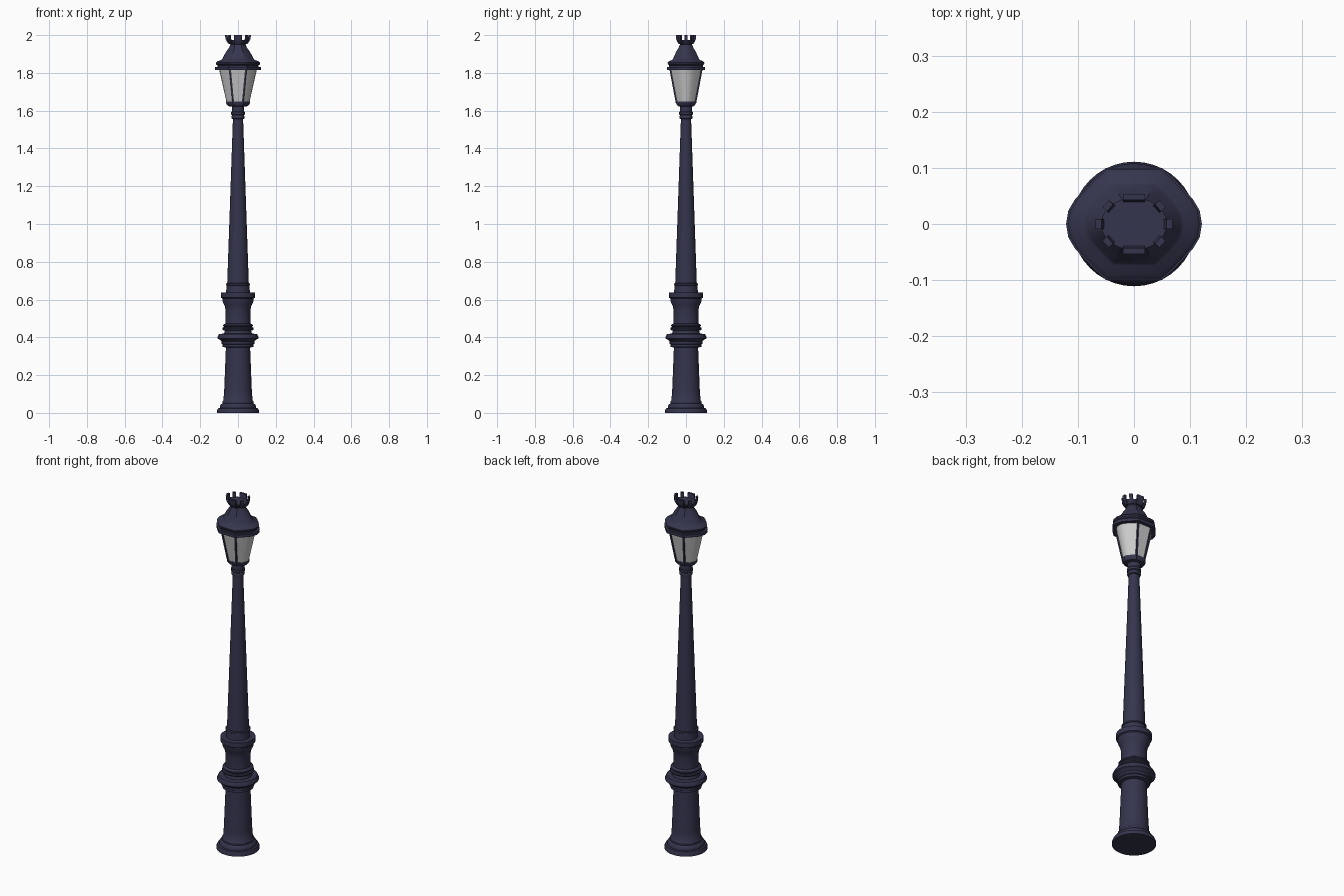
import bpy, bmesh, math
from mathutils import Vector

if "Cube" in bpy.data.objects:
    bpy.data.objects.remove(bpy.data.objects["Cube"])

paint = bpy.data.materials.new("dark_paint")
paint.diffuse_color = (0.035, 0.035, 0.075, 1)
paint.use_nodes = True
paint.node_tree.nodes["Principled BSDF"].inputs["Base Color"].default_value = paint.diffuse_color

# Cross-sections: a circle for the post, a flat-fronted rounded shape for the lantern
circle = [(math.cos(2 * math.pi * i / 40), math.sin(2 * math.pi * i / 40)) for i in range(40)]
quarter = [(0.121, 0), (0.117, 0.024), (0.105, 0.044), (0.088, 0.063), (0.07, 0.082), (0.05, 0.1)]
half = quarter + [(-x, y) for x, y in reversed(quarter)]
lantern = half + [(x, -y) for x, y in reversed(half[1:-1])]


def finish(name, bm, mat, angle=35):
    bmesh.ops.recalc_face_normals(bm, faces=bm.faces)
    me = bpy.data.meshes.new(name)
    bm.to_mesh(me)
    bm.free()
    ob = bpy.data.objects.new(name, me)
    bpy.context.collection.objects.link(ob)
    if mat:
        me.materials.append(mat)
    bpy.ops.object.select_all(action='DESELECT')
    ob.select_set(True)
    bpy.context.view_layer.objects.active = ob
    bpy.ops.object.shade_smooth_by_angle(angle=math.radians(angle))
    return ob


def loft(name, section, profile, mat):
    """Stack scaled copies of a section along z; profile holds (scale, z)."""
    bm = bmesh.new()
    rings = [[bm.verts.new((x * s, y * s, z)) for x, y in section] for s, z in profile]
    n = len(section)
    for a, b in zip(rings, rings[1:]):
        for i in range(n):
            bm.faces.new((a[i], a[(i + 1) % n], b[(i + 1) % n], b[i]))
    bm.faces.new(rings[0])
    bm.faces.new(rings[-1])
    return finish(name, bm, mat)


def strip(name, path, side, out, width, depth, mat):
    """Rectangular bar swept along a path."""
    bm = bmesh.new()
    corners = [(-1, -1), (1, -1), (1, 1), (-1, 1)]
    rings = [[bm.verts.new(p + side * (u * width / 2) + out * (v * depth / 2))
              for u, v in corners] for p in path]
    for a, b in zip(rings, rings[1:]):
        for i in range(4):
            bm.faces.new((a[i], a[(i + 1) % 4], b[(i + 1) % 4], b[i]))
    bm.faces.new(rings[0])
    bm.faces.new(rings[-1])
    return finish(name, bm, mat)


# Pedestal
loft("base_pedestal", circle, [
    (0.111, 0), (0.111, 0.012), (0.106, 0.024), (0.096, 0.026), (0.096, 0.036), (0.09, 0.046),
    (0.083, 0.05), (0.083, 0.06), (0.077, 0.068), (0.073, 0.12), (0.064, 0.35)], paint)
loft("middle_collar", circle, [
    (0.064, 0.345), (0.081, 0.35), (0.081, 0.362), (0.087, 0.366), (0.087, 0.378),
    (0.097, 0.388), (0.108, 0.394), (0.108, 0.402), (0.1, 0.418), (0.07, 0.42)], paint)
loft("upper_pedestal", circle, [
    (0.074, 0.418), (0.07, 0.435), (0.081, 0.44), (0.083, 0.446), (0.081, 0.452), (0.073, 0.454),
    (0.079, 0.46), (0.079, 0.466), (0.066, 0.474), (0.065, 0.54), (0.07, 0.565), (0.08, 0.585),
    (0.083, 0.605), (0.09, 0.61), (0.09, 0.637), (0.062, 0.638)], paint)

# Tapered pole and its collars
loft("pole", circle, [
    (0.063, 0.635), (0.061, 0.675), (0.064, 0.677), (0.064, 0.684), (0.057, 0.687),
    (0.027, 1.555), (0.033, 1.558), (0.035, 1.565), (0.033, 1.572), (0.031, 1.576),
    (0.036, 1.58), (0.036, 1.592), (0.033, 1.596), (0.033, 1.63)], paint)

# Lantern body
loft("lantern_tray", lantern, [(0.34, 1.622), (0.44, 1.625), (0.53, 1.64), (0.53, 1.648)], paint)
loft("lantern_glass", lantern, [(0.5, 1.645), (0.83, 1.82)], None)
loft("lantern_rim", lantern, [(0.85, 1.814), (1.0, 1.815), (1.0, 1.831), (0.9, 1.832),
                              (0.9, 1.845)], paint)
for sx in (-1, 1):
    for sy in (-1, 1):
        path = [Vector((sx * 0.05 * s, sy * 0.1 * s, z)) for s, z in ((0.5, 1.64), (0.84, 1.82))]
        strip("corner_bar", path, Vector((1, 0, 0)), Vector((0, 1, 0)), 0.009, 0.008, paint)

# Flared roof and crown cup
loft("roof", lantern, [
    (0.9, 1.84), (0.96, 1.846), (0.97, 1.854), (0.9, 1.862), (0.74, 1.868), (0.69, 1.874),
    (0.53, 1.91), (0.38, 1.935), (0.34, 1.948)], paint)
oval = [(x * 0.063, y * 0.05) for x, y in circle]
loft("crown_cup", oval, [(0.66, 1.94), (0.62, 1.95), (0.72, 1.955), (0.84, 1.965), (0.93, 1.975)],
     paint)

# Crown prongs
for deg in (0, 42, 90, 138, 180, 222, 270, 318):
    a = math.radians(deg)
    d = Vector((math.cos(a), math.sin(a), 0))
    path = [Vector((d.x * 0.06 * s, d.y * 0.046 * s, z))
            for s, z in ((0.72, 1.953), (0.92, 1.967), (1.02, 1.98), (1.05, 2.0))]
    strip("crown_prong", path, Vector((-d.y, d.x, 0)), d, 0.04 if deg in (90, 270) else 0.017,
          0.011, paint)
